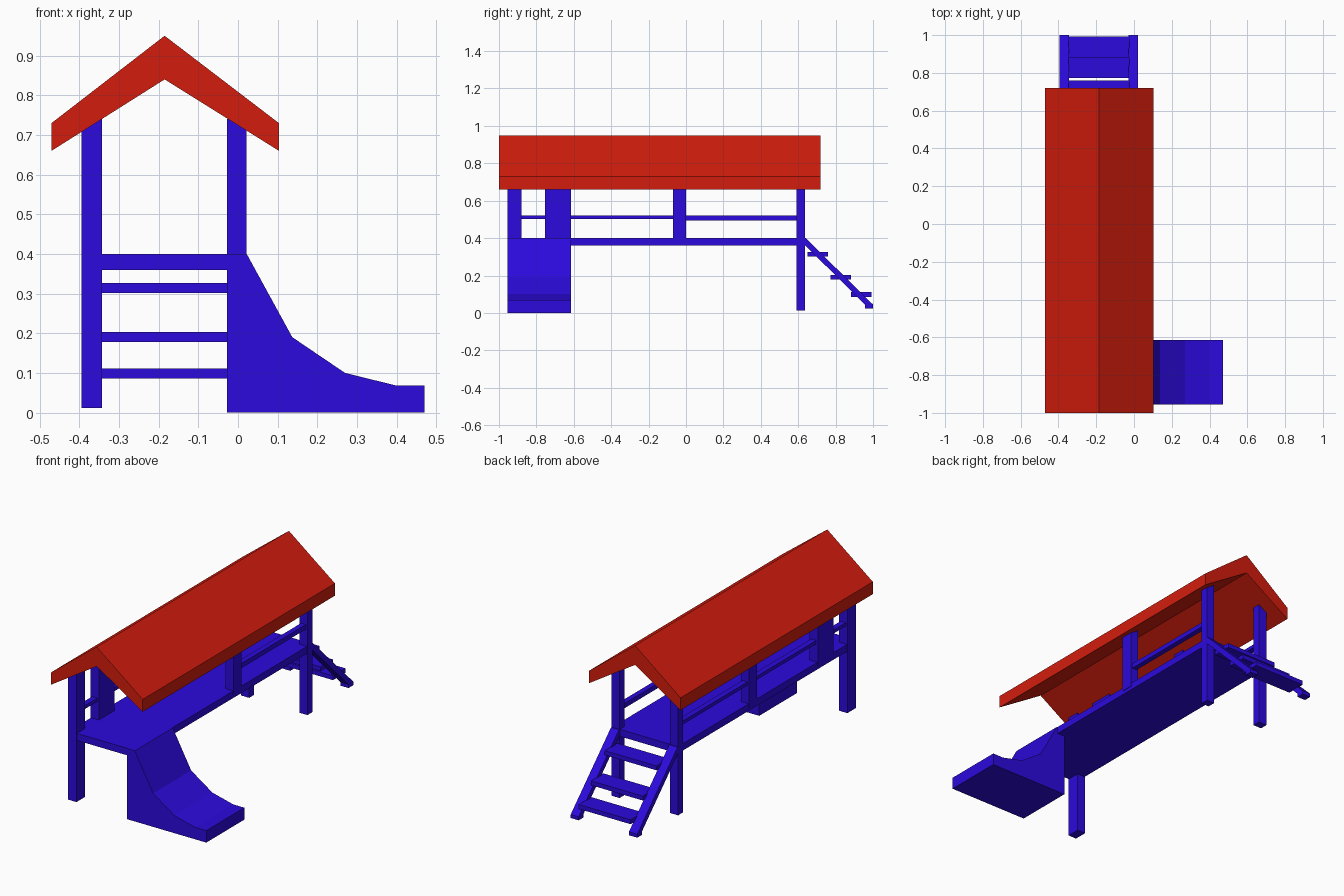
import bpy, bmesh
from mathutils import Vector

if "Cube" in bpy.data.objects:
    bpy.data.objects.remove(bpy.data.objects["Cube"])


def material(name, rgb):
    m = bpy.data.materials.new(name)
    m.diffuse_color = (*rgb, 1)
    m.use_nodes = True
    m.node_tree.nodes["Principled BSDF"].inputs["Base Color"].default_value = m.diffuse_color
    return m


BLUE = material("blue_paint", (0.025, 0.003, 0.72))
RED = material("red_paint", (0.65, 0.012, 0.004))


def prism(name, profile, direction, mat):
    """Extrude a closed polygon of 3D points along a direction."""
    bm = bmesh.new()
    face = bm.faces.new([bm.verts.new(p) for p in profile])
    ext = bmesh.ops.extrude_face_region(bm, geom=[face], use_keep_orig=True)
    verts = [g for g in ext["geom"] if isinstance(g, bmesh.types.BMVert)]
    bmesh.ops.translate(bm, verts=verts, vec=Vector(direction))
    bmesh.ops.recalc_face_normals(bm, faces=bm.faces[:])
    me = bpy.data.meshes.new(name)
    bm.to_mesh(me)
    bm.free()
    ob = bpy.data.objects.new(name, me)
    bpy.context.collection.objects.link(ob)
    me.materials.append(mat)
    return ob


def box(name, x, y, z, mat=BLUE):
    base = [(x[0], y[0], z[0]), (x[1], y[0], z[0]),
            (x[1], y[1], z[0]), (x[0], y[1], z[0])]
    return prism(name, base, (0, 0, z[1] - z[0]), mat)


LEFT, RIGHT = (-0.395, -0.343), (-0.028, 0.022)
DECK, TOP, FOOT = 0.40, 0.74, 0.012

# gabled roof
roof = [(-0.47, 0.73), (-0.185, 0.95), (0.103, 0.73),
        (0.103, 0.66), (-0.185, 0.84), (-0.47, 0.66)]
prism("roof", [(x, -1, z) for x, z in roof], (0, 1.72, 0), RED)

# raised deck
box("deck", (-0.392, 0.019), (-0.952, 0.632), (0.36, DECK))

# legs to the ground and posts standing on the deck
box("front_left_leg", LEFT, (-0.955, -0.88), (FOOT, TOP))
box("wide_left_post", LEFT, (-0.755, -0.615), (DECK - 0.02, TOP))
for side, x in (("left", LEFT), ("right", RIGHT)):
    box(f"back_{side}_leg", x, (0.59, 0.635), (FOOT, TOP))
    box(f"middle_{side}_post", x, (-0.07, 0.0), (DECK - 0.02, TOP))

# guard rails
for i, (a, b) in enumerate([(-0.89, -0.745), (-0.625, -0.06), (-0.01, 0.6)]):
    box(f"left_rail_{i + 1}", (-0.385, -0.353), (a, b), (0.502, 0.522))
box("right_rail", (-0.018, 0.012), (-0.01, 0.6), (0.495, 0.522))

# solid slide
slide = [(-0.028, 0), (0.47, 0), (0.47, 0.068), (0.40, 0.068),
         (0.27, 0.10), (0.137, 0.19), (0.022, 0.40), (-0.028, 0.40)]
prism("slide", [(x, -0.955, z) for x, z in slide], (0, 0.34, 0), BLUE)

# ladder stringers
stringer = [(0.63, 0.40), (0.63, 0.368), (0.957, 0.045), (0.957, 0.025),
            (1.0, 0.025), (1.0, 0.045), (0.64, 0.40)]
for side, x in (("left", LEFT), ("right", RIGHT)):
    prism(f"{side}_stringer", [(x[0], y, z) for y, z in stringer],
          (x[1] - x[0], 0, 0), BLUE)

# ladder steps
for i, (y, z) in enumerate([(0.65, 0.302), (0.773, 0.178), (0.883, 0.086)]):
    box(f"step_{i + 1}", (LEFT[1] - 0.005, RIGHT[0] + 0.005),
        (y, y + 0.11), (z, z + 0.025))
